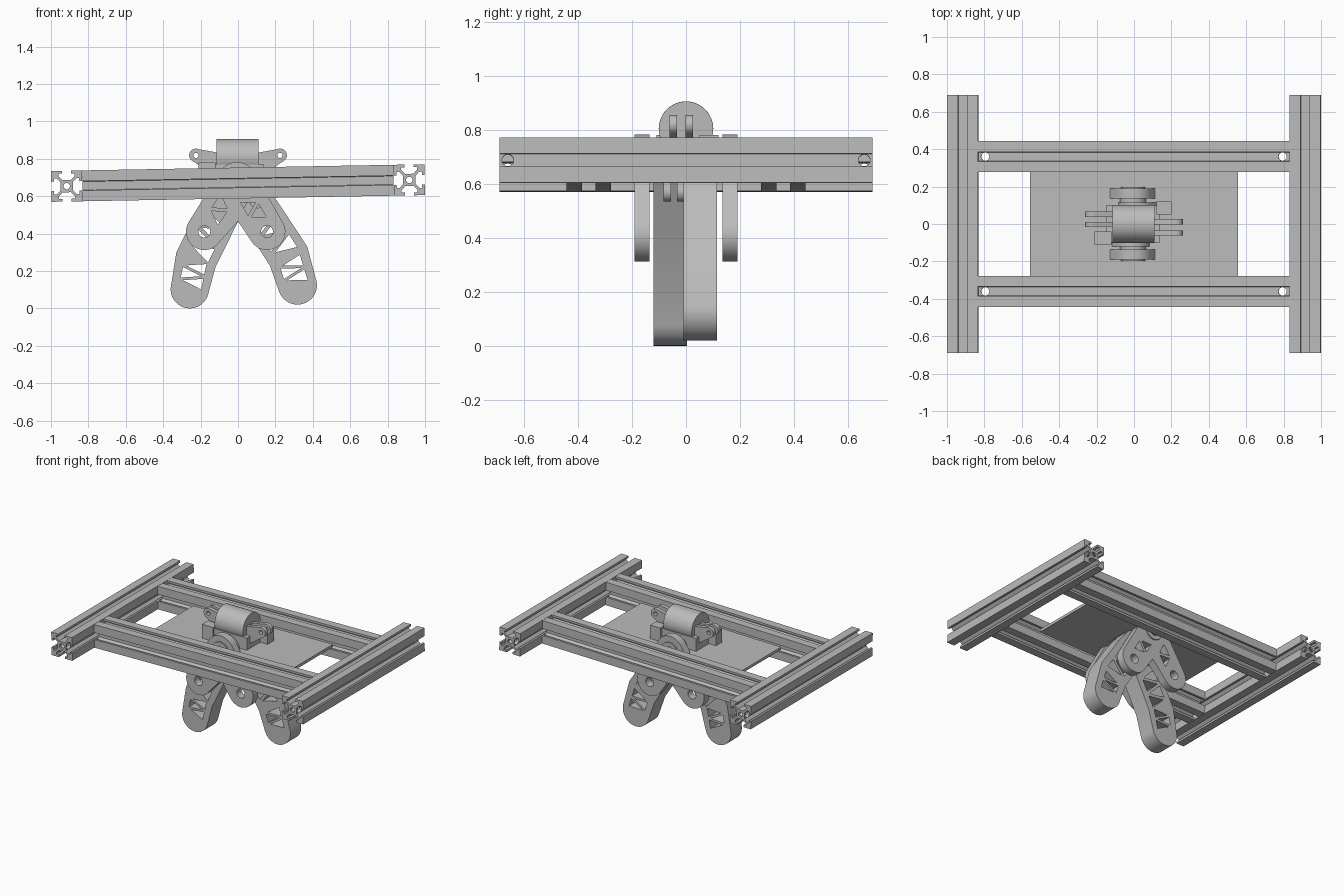
import bpy, bmesh
from math import cos, sin, pi, radians, atan2
from mathutils import Matrix, Vector

cube = bpy.data.objects.get("Cube")
if cube:
    bpy.data.objects.remove(cube)

# One grey finish for everything
grey = bpy.data.materials.new("light_grey")
grey.use_nodes = True
grey.diffuse_color = (0.5, 0.5, 0.5, 1)
grey.node_tree.nodes["Principled BSDF"].inputs["Base Color"].default_value = (0.5, 0.5, 0.5, 1)

# Extrusion directions: profile plane is XY, XZ or YZ
AXES = {
    "z": Matrix.Identity(4),
    "y": Matrix(((1, 0, 0, 0), (0, 0, -1, 0), (0, 1, 0, 0), (0, 0, 0, 1))),
    "x": Matrix(((0, 0, 1, 0), (1, 0, 0, 0), (0, 1, 0, 0), (0, 0, 0, 1))),
}


def evaluated_mesh(obj):
    deps = bpy.context.evaluated_depsgraph_get()
    deps.update()
    return bpy.data.meshes.new_from_object(obj.evaluated_get(deps))


def prism(name, loops, depth, axis="y", loc=(0, 0, 0), matrix=None):
    """Extrude an outline (first loop) with holes (other loops)."""
    curve = bpy.data.curves.new(name, "CURVE")
    curve.dimensions, curve.fill_mode, curve.extrude = "2D", "BOTH", depth / 2
    for loop in loops:
        spline = curve.splines.new("POLY")
        spline.points.add(len(loop) - 1)
        for p, (a, b) in zip(spline.points, loop):
            p.co = (a, b, 0, 1)
        spline.use_cyclic_u = True
    temp = bpy.data.objects.new("temp", curve)
    bpy.context.collection.objects.link(temp)
    mesh = evaluated_mesh(temp)
    bpy.data.objects.remove(temp)
    mesh.transform((matrix or Matrix()) @ Matrix.Translation(loc) @ AXES[axis])
    bm = bmesh.new()
    bm.from_mesh(mesh)
    bmesh.ops.remove_doubles(bm, verts=bm.verts, dist=1e-5)
    bmesh.ops.recalc_face_normals(bm, faces=bm.faces)
    bm.to_mesh(mesh)
    bm.free()
    mesh.materials.clear()
    mesh.materials.append(grey)
    obj = bpy.data.objects.new(name, mesh)
    bpy.context.collection.objects.link(obj)
    return obj


def arc(c, r, start=0, end=360, n=24):
    full = abs(end - start) == 360
    return [(c[0] + r * cos(radians(start + (end - start) * i / n)),
             c[1] + r * sin(radians(start + (end - start) * i / n)))
            for i in range(n if full else n + 1)]


def rect(w, h):
    return [(-w / 2, -h / 2), (w / 2, -h / 2), (w / 2, h / 2), (-w / 2, h / 2)]


def box(name, x, y, z):
    mid = [(a + b) / 2 for a, b in (x, y, z)]
    return prism(name, [rect(x[1] - x[0], y[1] - y[0])], z[1] - z[0], "z", mid)


def limb(nodes):
    """Outline that follows a chain of circles (x, z, radius)."""
    pts = [Vector(n[:2]) for n in nodes]
    left, right = [], []
    for i, (p, node) in enumerate(zip(pts, nodes)):
        d = (pts[min(i + 1, len(pts) - 1)] - pts[max(i - 1, 0)]).normalized()
        side = Vector((-d.y, d.x)) * node[2]
        left.append(tuple(p + side))
        right.append(tuple(p - side))
    d0, d1 = pts[1] - pts[0], pts[-1] - pts[-2]
    a0 = atan2(d0.y, d0.x) * 180 / pi
    a1 = atan2(d1.y, d1.x) * 180 / pi
    return (arc(pts[0], nodes[0][2], a0 - 90, a0 - 270) + left[1:-1]
            + arc(pts[-1], nodes[-1][2], a1 + 90, a1 - 90) + right[1:-1][::-1])


def truss(a, b, half, n):
    """Row of alternating triangular openings between two points."""
    a, b = Vector(a), Vector(b)
    step = (b - a) / (n + 1)
    side = Vector((-step.y, step.x)).normalized() * half
    out = []
    for i in range(n):
        s = side if i % 2 else -side
        c = a + step * (i + 1)
        out.append([tuple(c - step * 0.72 + s), tuple(c + step * 0.72 + s), tuple(c - s * 0.75)])
    return out


def drill(obj, cutters):
    for c in cutters:
        mod = obj.modifiers.new("drill", "BOOLEAN")
        mod.operation, mod.solver, mod.object = "DIFFERENCE", "EXACT", c
    mesh = evaluated_mesh(obj)
    obj.modifiers.clear()
    obj.data = mesh
    for c in cutters:
        bpy.data.objects.remove(c)


# Slotted rail section, one quarter turned four times, with a round bore
U = 0.00825
quarter = [(4, 2.7), (6.5, 5.2), (8.2, 5.2), (8.2, 3), (10, 3), (10, 10),
           (3, 10), (3, 8.2), (5.2, 8.2), (5.2, 6.5), (2.7, 4)]
section = []
for turn in range(4):
    section += [(x * U, y * U) for x, y in quarter]
    quarter = [(-y, x) for x, y in quarter]
rail = [section, arc((0, 0), 2.1 * U, n=16)]

# Slightly tilted frame: two side rails, two cross rails, base plate
tilt = Matrix.Translation((0, 0, 0.67)) @ Matrix.Rotation(radians(-1.03), 4, "Y")
hole = [arc((0, 0), 0.022, n=20)]
for s, side, end in ((1, "left", "rear"), (-1, "right", "front")):
    side_rail = prism(side + "_side_rail", rail, 1.38, "y", (s * 0.916, 0, 0), tilt)
    drill(side_rail, [prism("cutter", hole, 0.3, "x", (s * 0.916, e * 0.66, 0), tilt) for e in (1, -1)])
    cross_rail = prism(end + "_cross_rail", rail, 1.664, "x", (0, s * 0.36, 0), tilt)
    drill(cross_rail, [prism("cutter", hole, 0.3, "z", (e * 0.795, s * 0.36, 0), tilt) for e in (1, -1)])
prism("base_plate", [rect(1.11, 0.57)], 0.02, "z", (0, 0, 0), tilt)

# Forked hip brackets with round hubs, front and rear
hub, knee_a, knee_b = (-0.005, 0.675), (-0.18, 0.41), (0.155, 0.41)
fork = (arc(knee_a, 0.098, -34, -214) + arc(hub, 0.107, 146, 34)
        + arc(knee_b, 0.098, 34, -146) + [(0, 0.465)])
fork_holes = [arc(knee_a, 0.032), arc(knee_b, 0.032), arc(hub, 0.03)]
fork_holes += truss((-0.15, 0.455), (-0.05, 0.6), 0.04, 2)
fork_holes += truss((0.125, 0.455), (0.04, 0.6), 0.04, 2)
for s, end in ((1, "rear"), (-1, "front")):
    prism(end + "_hip_bracket", [fork] + fork_holes, 0.055, "y", (0, s * 0.163, 0))
    prism(end + "_hub_ring", [arc(hub, 0.065), arc(hub, 0.035)], 0.012, "y", (0, s * 0.193, 0))
prism("hub_core", [arc(hub, 0.07)], 0.28, "y")

# Two thick legs with triangular openings
legs = {
    "right_leg": ([(-0.258, 0.102, 0.102), (-0.225, 0.26, 0.112), (-0.1, 0.51, 0.11), (-0.01, 0.665, 0.095)], -0.058),
    "left_leg": ([(0.318, 0.124, 0.104), (0.27, 0.28, 0.112), (0.12, 0.51, 0.11), (0.01, 0.665, 0.095)], 0.053),
}
for name, (nodes, y) in legs.items():
    foot, shin, knee, top = [n[:2] for n in nodes]
    holes = truss(foot, shin, 0.06, 3) + truss(shin, knee, 0.065, 4)
    prism(name, [limb(nodes)] + holes, 0.123, "y", (0, y, 0))

# Hip motor lying along x, on a saddle
motor = prism("motor_housing", [arc((0, 0), 0.101, n=48)], 0.225, "x", (-0.003, 0, 0.804))
bevel = motor.modifiers.new("rounded_rim", "BEVEL")
bevel.width, bevel.segments, bevel.limit_method = 0.01, 2, "ANGLE"
box("motor_saddle", (-0.15, 0.14), (-0.1, 0.1), (0.66, 0.77))
box("right_clamp_block", (-0.21, -0.12), (-0.11, -0.04), (0.68, 0.78))
box("left_clamp_block", (0.12, 0.2), (0.05, 0.12), (0.68, 0.78))

# Drilled lugs on both sides, above and below the plate
for s, side, ys in ((-1, "right", (0.052, -0.003)), (1, "left", (0.012, -0.048))):
    ear = limb([(s * 0.225, 0.818, 0.036), (s * 0.12, 0.775, 0.06)])
    eye = arc((s * 0.225, 0.818), 0.014, n=16)
    for i, y in enumerate(ys):
        prism(f"{side}_lug_{i + 1}", [ear, eye], 0.028, "y", (0, y, 0))
        low = limb([(s * 0.1, 0.57, 0.036), (s * 0.08, 0.66, 0.04)])
        prism(f"{side}_lower_lug_{i + 1}", [low], 0.028, "y", (0, s * (-0.02 - 0.05 * i), 0))

# Smooth round surfaces, keep edges crisp
for obj in bpy.context.scene.objects:
    if obj.type == "MESH":
        obj.select_set(True)
        bpy.context.view_layer.objects.active = obj
bpy.ops.object.shade_smooth_by_angle(angle=radians(30))
